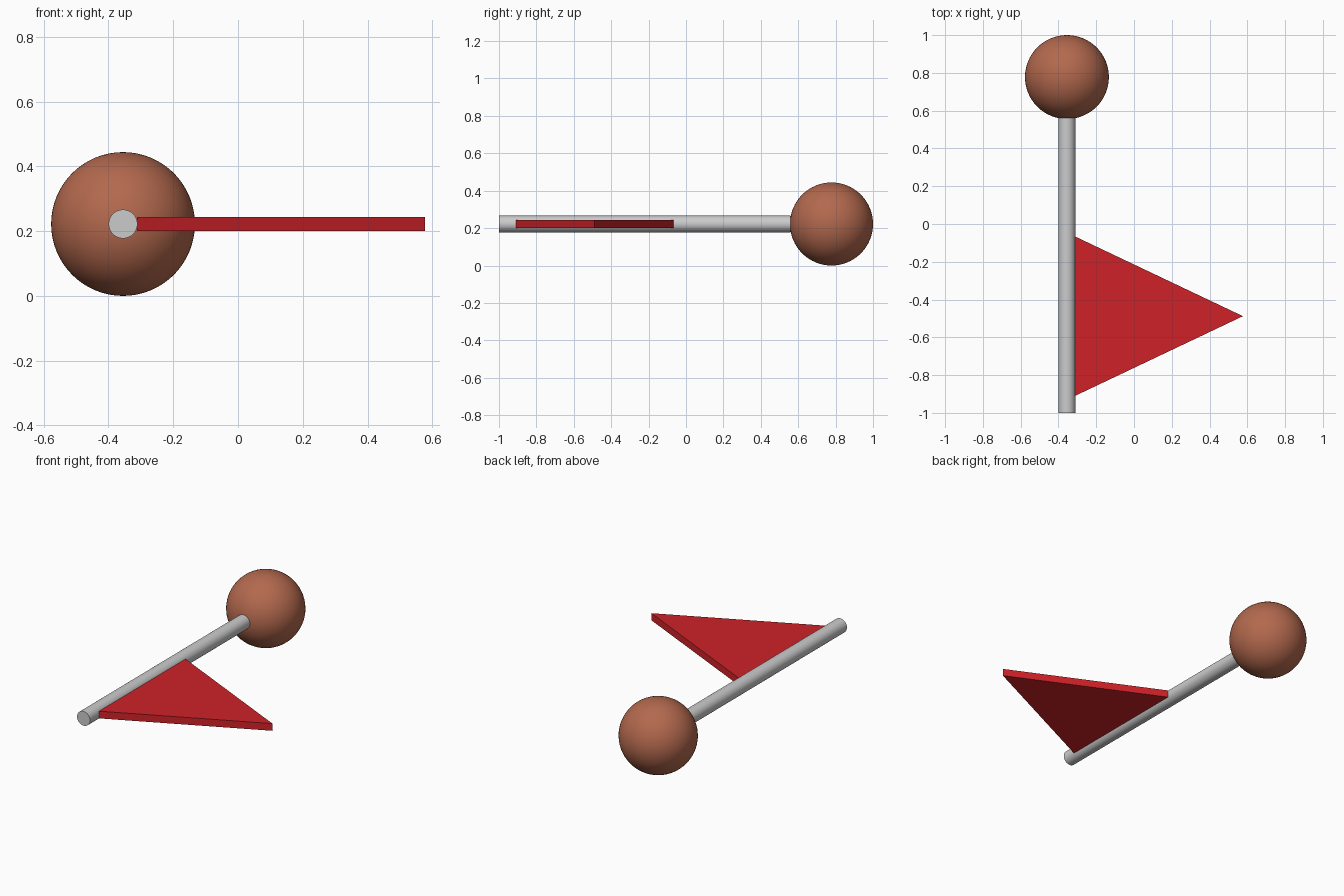
import bpy, bmesh, math

if "Cube" in bpy.data.objects:
    bpy.data.objects.remove(bpy.data.objects["Cube"])

AXIS_X, AXIS_Z = -0.355, 0.222   # line shared by the pole and ball


def colour(obj, name, rgb):
    mat = bpy.data.materials.new(name)
    mat.diffuse_color = (*rgb, 1)
    mat.use_nodes = True
    mat.node_tree.nodes["Principled BSDF"].inputs["Base Color"].default_value = mat.diffuse_color
    obj.data.materials.append(mat)


# ball at the end of the pole
bpy.ops.mesh.primitive_uv_sphere_add(segments=64, ring_count=32, radius=0.222,
                                     location=(AXIS_X, 0.778, AXIS_Z))
ball = bpy.context.object
ball.name = "ball"
bpy.ops.object.shade_smooth()
colour(ball, "brown", (0.45, 0.14, 0.075))

# pole lying along y, just meeting the ball
y0, y1 = -1.0, 0.56
bpy.ops.mesh.primitive_cylinder_add(vertices=48, radius=0.0444, depth=y1 - y0,
                                    location=(AXIS_X, (y0 + y1) / 2, AXIS_Z),
                                    rotation=(math.pi / 2, 0, 0))
pole = bpy.context.object
pole.name = "pole"
bpy.ops.object.shade_smooth_by_angle(angle=math.radians(40))

# triangular pennant, extruded to its thickness
thickness = 0.0444
bm = bmesh.new()
outline = [(-0.312, -0.91), (0.577, -0.488), (-0.312, -0.066)]
face = bm.faces.new([bm.verts.new((x, y, AXIS_Z - thickness / 2)) for x, y in outline])
top = bmesh.ops.extrude_face_region(bm, geom=[face])["geom"]
bmesh.ops.translate(bm, vec=(0, 0, thickness),
                    verts=[v for v in top if isinstance(v, bmesh.types.BMVert)])
bmesh.ops.recalc_face_normals(bm, faces=bm.faces)
mesh = bpy.data.meshes.new("pennant")
bm.to_mesh(mesh)
bm.free()
pennant = bpy.data.objects.new("pennant", mesh)
bpy.context.collection.objects.link(pennant)
colour(pennant, "red", (0.62, 0.016, 0.022))
